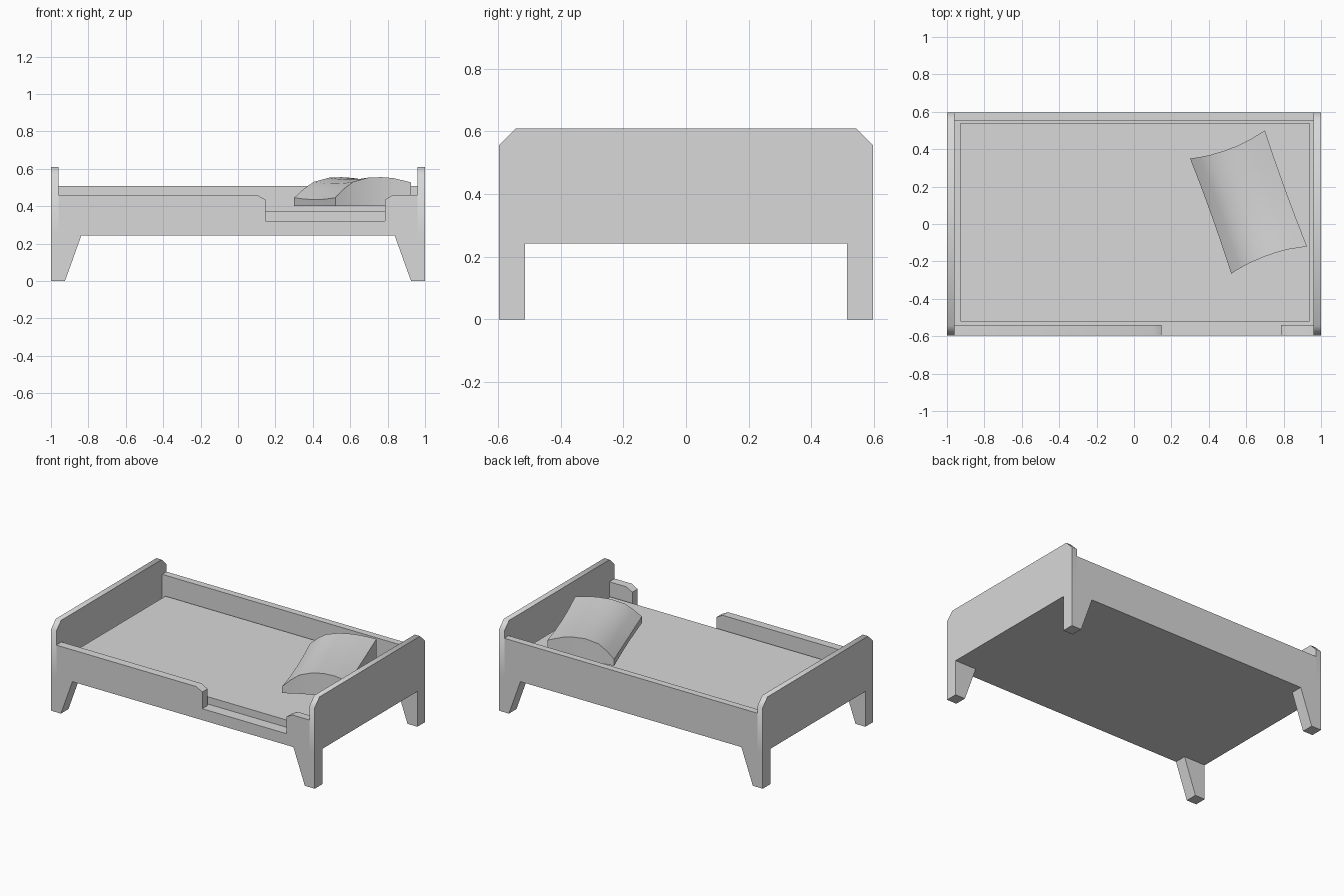
import bpy, bmesh
from mathutils import Vector

cube = bpy.data.objects.get("Cube")
if cube:
    bpy.data.objects.remove(cube, do_unlink=True)

grey = bpy.data.materials.new("plain_grey")
grey.use_nodes = True
GREY = (0.69, 0.69, 0.69, 1)
grey.diffuse_color = GREY
grey.node_tree.nodes["Principled BSDF"].inputs["Base Color"].default_value = GREY


def finish(name, bm):
    bmesh.ops.recalc_face_normals(bm, faces=bm.faces)
    mesh = bpy.data.meshes.new(name)
    bm.to_mesh(mesh)
    bm.free()
    mesh.materials.append(grey)
    obj = bpy.data.objects.new(name, mesh)
    bpy.context.collection.objects.link(obj)
    return obj


def smooth(obj, angle):
    bpy.ops.object.select_all(action="DESELECT")
    obj.select_set(True)
    bpy.context.view_layer.objects.active = obj
    bpy.ops.object.shade_smooth_by_angle(angle=angle)


def extrude(name, profile, axis, start, end):
    """Extrude a profile (x, z) along y, or (y, z) along x."""
    bm = bmesh.new()
    def place(p):
        return (start, p[0], p[1]) if axis == "x" else (p[0], start, p[1])
    face = bm.faces.new([bm.verts.new(place(p)) for p in profile])
    moved = bmesh.ops.extrude_face_region(bm, geom=[face])["geom"]
    step = Vector((end - start, 0, 0) if axis == "x" else (0, end - start, 0))
    bmesh.ops.translate(bm, vec=step, verts=[v for v in moved if isinstance(v, bmesh.types.BMVert)])
    return finish(name, bm)


def box(name, x0, x1, y0, y1, z0, z1):
    return extrude(name, [(x0, z0), (x1, z0), (x1, z1), (x0, z1)], "y", y0, y1)


W, D, IN = 1.0, 0.597, 0.96      # half length, half depth, inner face of end boards
BASE, TOP, CH = 0.242, 0.61, 0.053
SLAB = 0.32                      # bed base top, level with the entry step

# End boards with softly shaded chamfered top corners
board = [(-D, BASE), (D, BASE), (D, TOP - CH), (D - CH, TOP), (CH - D, TOP), (-D, TOP - CH)]
for side, name in ((1, "headboard"), (-1, "footboard")):
    smooth(extrude(name, board, "x", side * IN, side * W), 0.9)

# Tapered legs
for sx, end in ((1, "left"), (-1, "right")):
    leg = [(sx * x, z) for x, z in ((W, 0), (0.925, 0), (0.838, BASE), (W, BASE))]
    for sy, face in ((-1, "front"), (1, "back")):
        extrude(f"{face}_{end}_leg", leg, "y", sy * 0.515, sy * D)

# Side rails, the front one with a stepped entry
front = [(-IN, BASE), (IN, BASE), (IN, 0.46), (0.83, 0.46), (0.785, 0.435), (0.785, SLAB),
         (0.147, SLAB), (0.147, 0.435), (0.10, 0.46), (-IN, 0.46)]
smooth(extrude("front_rail", front, "y", -D, -0.54), 0.9)
box("back_rail", -IN, IN, 0.55, D, BASE, 0.507)

# Bed base and the mattress lying on it
box("bed_base", -IN, IN, -0.54, 0.55, BASE, SLAB)
box("mattress", -0.928, 0.938, -0.52, 0.54, SLAB, 0.37)

# Pillow: wedge-like arched section swept between two slightly bowed ends
section = [(0, 0.045), (0.12, 0.092), (0.25, 0.13), (0.45, 0.152),
           (0.62, 0.155), (0.78, 0.15), (1, 0.127)]
near = Vector((0.52, -0.265)), Vector((0.925, -0.12))
far = Vector((0.30, 0.35)), Vector((0.70, 0.50))
ROWS = 4
bm = bmesh.new()
top, low = [], []
for r in range(ROWS + 1):
    t = r / ROWS
    sag = 0.04 * t * (1 - t)
    upper, lower = [], []
    for u, h in section:
        bow = 0.1 * u * (1 - u) * (1 - 2 * t)
        p = near[0].lerp(near[1], u).lerp(far[0].lerp(far[1], u), t)
        p += Vector((-0.3, 1)) * bow + Vector((0.02, 0.008)) * t * (1 - t) * (1 - 2 * u)
        upper.append(bm.verts.new((p.x, p.y, 0.40 + h - sag)))
        lower.append(bm.verts.new((p.x, p.y, 0.40)))
    top.append(upper)
    low.append(lower)
for grid in (top, low):
    for a, b in zip(grid, grid[1:]):
        for i in range(len(section) - 1):
            bm.faces.new((a[i], a[i + 1], b[i + 1], b[i]))
for r in (0, ROWS):
    for i in range(len(section) - 1):
        bm.faces.new((low[r][i], low[r][i + 1], top[r][i + 1], top[r][i]))
for i in (0, -1):
    for r in range(ROWS):
        bm.faces.new((low[r][i], low[r + 1][i], top[r + 1][i], top[r][i]))
smooth(finish("pillow", bm), 0.6)
